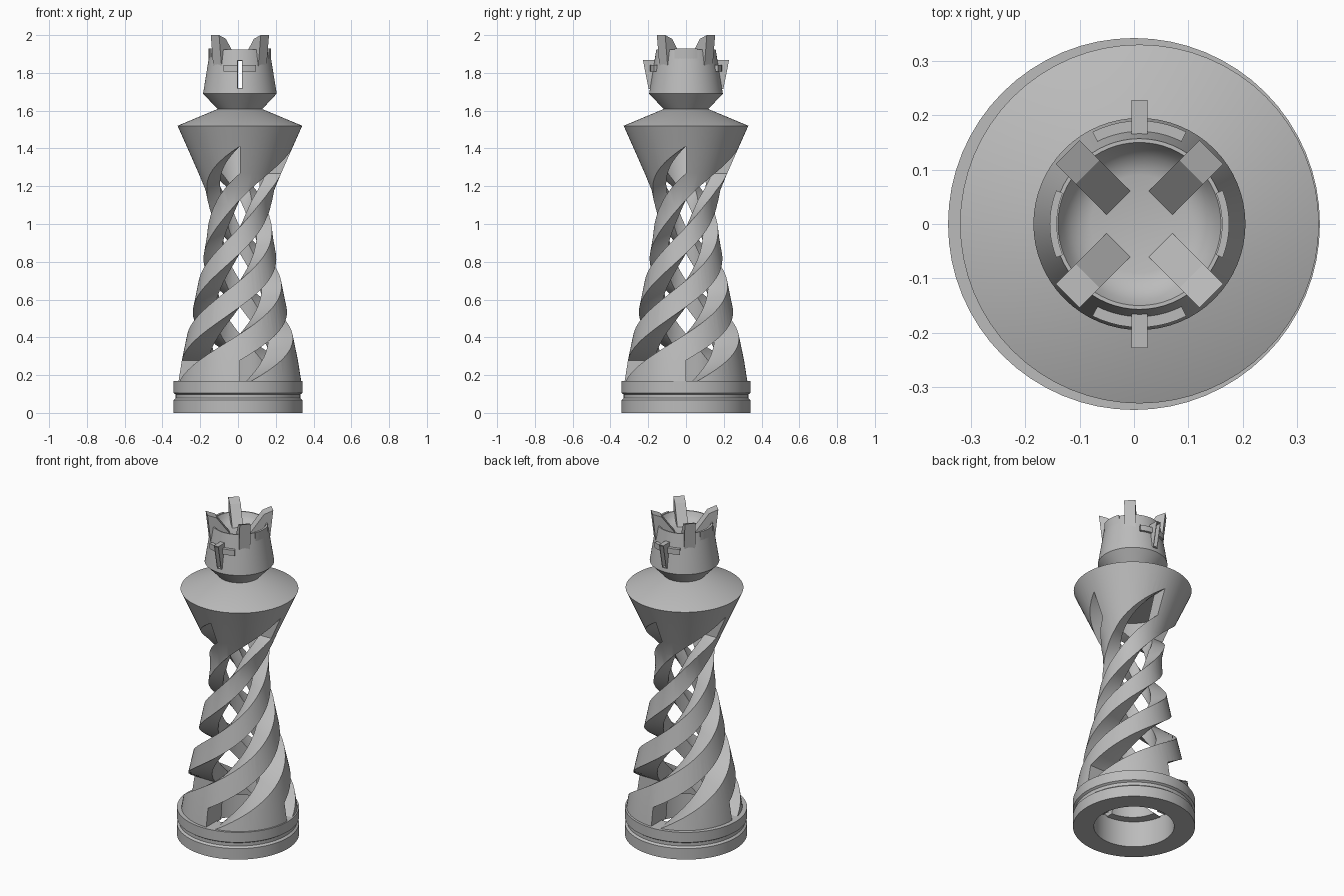
import bpy, bmesh, math
from mathutils import Vector

cube = bpy.data.objects.get("Cube")
if cube:
    bpy.data.objects.remove(cube, do_unlink=True)

AXIS_X = 0.01      # the body stands slightly off the base centre
FRONT = -math.pi / 2

grey = bpy.data.materials.new("plain grey")
grey.use_nodes = True
grey.diffuse_color = (0.5, 0.5, 0.5, 1)
grey.node_tree.nodes["Principled BSDF"].inputs["Base Color"].default_value = (0.5, 0.5, 0.5, 1)


def make(name, bm, x=AXIS_X):
    bmesh.ops.recalc_face_normals(bm, faces=bm.faces[:])
    mesh = bpy.data.meshes.new(name)
    bm.to_mesh(mesh)
    bm.free()
    mesh.materials.append(grey)
    obj = bpy.data.objects.new(name, mesh)
    obj.location.x = x
    bpy.context.collection.objects.link(obj)
    return obj


def lathe(name, profile, closed=False, x=AXIS_X, steps=64):
    bm = bmesh.new()
    verts = [bm.verts.new((r, 0, z)) for r, z in profile]
    edges = [bm.edges.new(pair) for pair in zip(verts, verts[1:])]
    if closed:
        edges.append(bm.edges.new((verts[-1], verts[0])))
    bmesh.ops.spin(bm, geom=verts + edges, cent=(0, 0, 0), axis=(0, 0, 1),
                   angle=2 * math.pi, steps=steps)
    bmesh.ops.remove_doubles(bm, verts=bm.verts[:], dist=1e-5)
    return make(name, bm, x)


def sweep(bm, rings):
    """Skin a list of point rings and cap both ends."""
    rings = [[bm.verts.new(p) for p in ring] for ring in rings]
    n = len(rings[0])
    for a, b in zip(rings, rings[1:]):
        for i in range(n):
            j = (i + 1) % n
            bm.faces.new((a[i], a[j], b[j], b[i]))
    bm.faces.new(rings[0])
    bm.faces.new(rings[-1][::-1])


def plate(name, profile, angle, width):
    """Radial plate: an (r, z) outline given a thickness."""
    out = Vector((math.cos(angle), math.sin(angle), 0))
    side = Vector((-out.y, out.x, 0)) * width / 2
    bm = bmesh.new()
    sweep(bm, [[out * r + Vector((0, 0, z)) + side * s for r, z in profile]
               for s in (-1, 1)])
    return make(name, bm)


def arc_bar(name, r0, r1, z0, z1, angle, half):
    bm = bmesh.new()
    rings = []
    for i in range(11):
        a = angle + half * (i / 5 - 1)
        c, s = math.cos(a), math.sin(a)
        rings.append([(r * c, r * s, z) for r, z in
                      ((r0, z0), (r1, z0), (r1, z1), (r0, z1))])
    sweep(bm, rings)
    return make(name, bm)


def cut(obj, cutter):
    mod = obj.modifiers.new("cut", 'BOOLEAN')
    mod.operation = 'DIFFERENCE'
    mod.solver = 'EXACT'
    mod.object = cutter
    bpy.context.view_layer.objects.active = obj
    bpy.ops.object.modifier_apply(modifier=mod.name)


parts = []

# Grooved base ring
parts.append(lathe("base_ring", [
    (0.225, 0), (0.342, 0), (0.342, 0.068), (0.33, 0.078), (0.33, 0.098),
    (0.342, 0.106), (0.342, 0.168), (0.225, 0.168)], closed=True, x=0))

# Hollow waisted body with shoulder
body = lathe("spiral_body", [
    (0, 1.42), (0.19, 1.42), (0.13, 1.25), (0.09, 1.13), (0.082, 1.05),
    (0.095, 0.9), (0.12, 0.65), (0.15, 0.4), (0.18, 0.16),
    (0.326, 0.16), (0.307, 0.28), (0.282, 0.4), (0.238, 0.6),
    (0.198, 0.8), (0.175, 0.93), (0.164, 1.03), (0.166, 1.1), (0.182, 1.18),
    (0.219, 1.27), (0.33, 1.52), (0.115, 1.61), (0, 1.61)])

# Four spiral windows, one full turn each, starting just under the base top
bm = bmesh.new()
STEPS = 96
RADII = (0.04, 0.08, 0.12, 0.17, 0.23, 0.3, 0.4)
for k in range(4):
    rings = []
    for i in range(STEPS + 1):
        t = i / STEPS
        a = FRONT + k * math.pi / 2 + t * 2 * math.pi
        low = 0.135 + 1.133 * t
        high = low + 0.143
        c, s = math.cos(a), math.sin(a)
        rings.append([(r * c, r * s, low) for r in RADII] +
                     [(r * c, r * s, high) for r in reversed(RADII)])
    sweep(bm, rings)
window_cutter = make("window_cutter", bm)
window_cutter.hide_render = True
cut(body, window_cutter)
bpy.data.objects.remove(window_cutter, do_unlink=True)
parts.append(body)

# Crown with a shallow rounded dish on top
crown = lathe("crown", [
    (0, 1.6), (0.115, 1.605), (0.195, 1.69), (0.157, 1.925), (0.15, 1.925),
    (0.139, 1.902), (0.125, 1.886), (0.108, 1.875), (0.09, 1.87), (0, 1.87)])
slotted = [crown]

# Crosses on the front and back of the crown
for label, angle in (("front", FRONT), ("back", -FRONT)):
    slotted.append(plate(label + "_cross_upright", [
        (0.155, 1.868), (0.228, 1.868), (0.198, 1.715), (0.17, 1.715)], angle, 0.03))
    slotted.append(arc_bar(label + "_cross_bar", 0.155, 0.19, 1.808, 1.842,
                           angle, math.radians(27)))

# Narrow slot running through both crosses, under the dish
bm = bmesh.new()
sweep(bm, [[(x, y, z) for x, z in
            ((-0.011, 1.72), (0.011, 1.72), (0.011, 1.862), (-0.011, 1.862))]
           for y in (-0.4, 0.4)])
slot_cutter = make("slot_cutter", bm)
slot_cutter.hide_render = True
for obj in slotted:
    cut(obj, slot_cutter)
bpy.data.objects.remove(slot_cutter, do_unlink=True)
parts += slotted

# Raised rim tabs on the two sides of the crown
for label, angle in (("left", 0), ("right", math.pi)):
    parts.append(arc_bar(label + "_rim_tab", 0.152, 0.165, 1.84, 1.928,
                         angle, math.radians(22)))

# Four leaning crown prongs
for k in range(4):
    parts.append(plate("crown_prong_%d" % (k + 1), [
        (0.187, 2.0), (0.135, 1.98), (0.055, 1.87), (0.06, 1.86), (0.168, 1.83)],
        math.pi / 4 + k * math.pi / 2, 0.062))

# Smooth round surfaces, keep hard edges
bpy.ops.object.select_all(action='DESELECT')
for obj in parts:
    obj.select_set(True)
bpy.context.view_layer.objects.active = body
bpy.ops.object.shade_smooth_by_angle(angle=math.radians(25))
